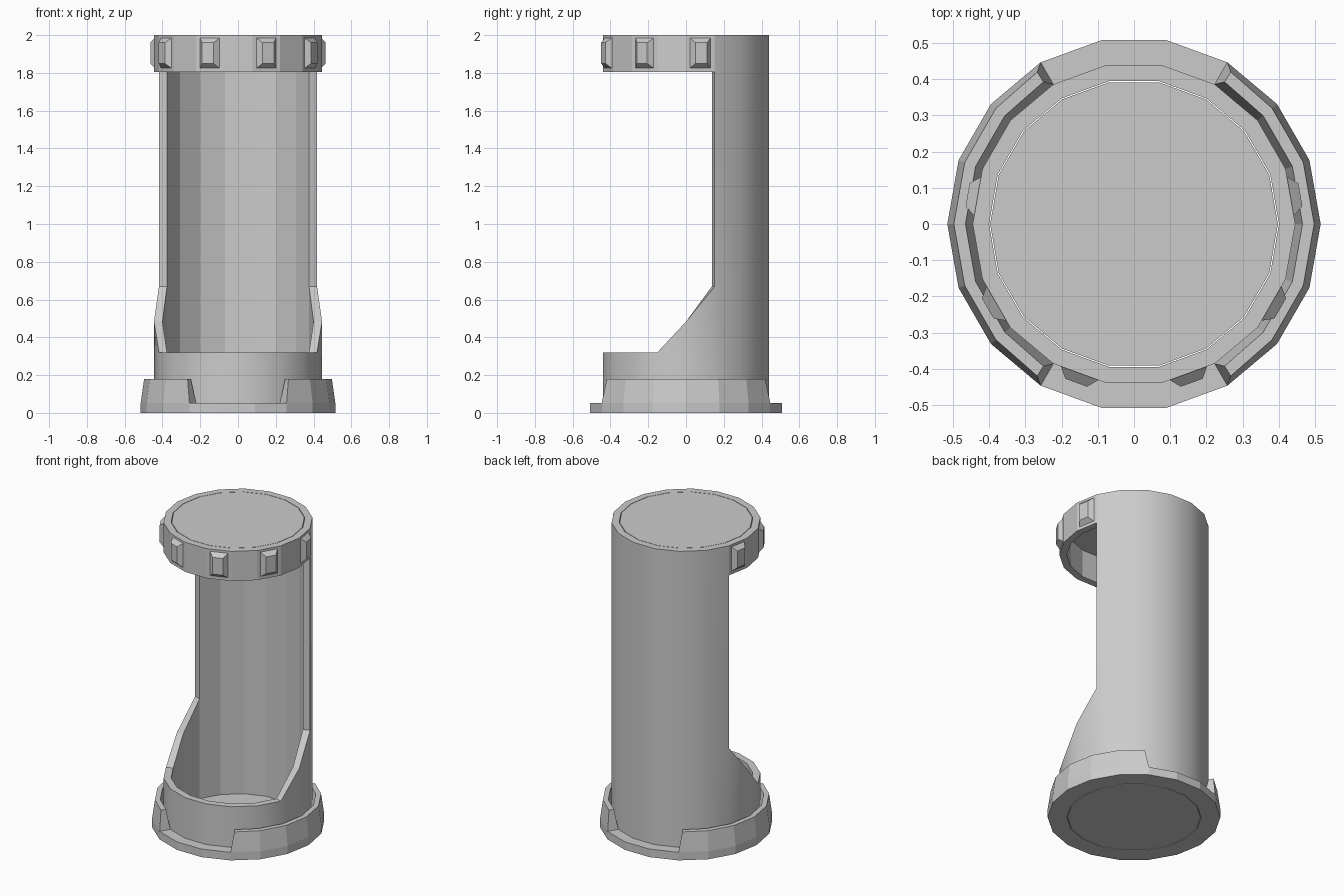
import bpy, bmesh
from math import sin, cos, radians
from mathutils import Matrix, Vector

if "Cube" in bpy.data.objects:
    bpy.data.objects.remove(bpy.data.objects["Cube"])

R_OUT, R_IN, STEP = 0.445, 0.40, 20      # 18-sided tube


def polar(r, a, z):
    return Vector((r * cos(radians(a)), r * sin(radians(a)), z))


def sweep(bm, sections, closed):
    """Join equal-length rings of points with quads; cap the ends if open."""
    rings = [[bm.verts.new(p) for p in s] for s in sections]
    n, m = len(rings), len(rings[0])
    for i in range(n if closed else n - 1):
        a, b = rings[i], rings[(i + 1) % n]
        for k in range(m):
            bm.faces.new((a[k], a[(k + 1) % m], b[(k + 1) % m], b[k]))
    if not closed:
        bm.faces.new(rings[0])
        bm.faces.new(rings[-1])


def wall(bm, angles, ro, ri, z0, top, closed):
    sweep(bm, [[polar(ro, a, z0), polar(ri, a, z0), polar(ri, a, top(a)), polar(ro, a, top(a))]
               for a in angles], closed)


def finish(bm, name):
    bmesh.ops.recalc_face_normals(bm, faces=bm.faces[:])
    me = bpy.data.meshes.new(name)
    bm.to_mesh(me)
    bm.free()
    ob = bpy.data.objects.new(name, me)
    bpy.context.collection.objects.link(ob)
    return ob


def rim_height(a):
    if 20 <= a <= 160:
        return 0.67
    return 0.483 if a in (0, 180) else 0.32


full = range(0, 360, STEP)
back = range(20, 161, STEP)

# Tube body: low cup with rising rim, back shell, and top band fused together
bm = bmesh.new()
wall(bm, full, R_OUT, R_IN, 0, rim_height, True)
wall(bm, back, R_OUT, R_IN, 0.67, lambda a: 1.805, False)
wall(bm, full, R_OUT, R_IN, 1.805, lambda a: 2.0, True)
seen = {}
for f in bm.faces:
    key = tuple(round(c, 3) + 0.0 for c in f.calc_center_median())
    seen.setdefault(key, []).append(f)
bmesh.ops.delete(bm, geom=[f for g in seen.values() if len(g) > 1 for f in g], context='FACES')
bmesh.ops.remove_doubles(bm, verts=bm.verts[:], dist=0.0005)
body = finish(bm, "tube_body")
bpy.context.view_layer.objects.active = body
body.select_set(True)
bpy.ops.object.shade_smooth_by_angle(angle=radians(30))
body.select_set(False)
# Only the outer skin is smooth; the inside and the front band stay faceted
for p in body.data.polygons:
    outer = p.normal.dot(Vector((p.center.x, p.center.y, 0))) > 0.3
    p.use_smooth = outer and (p.center.z < 1.8 or p.center.y > 0.15)

# Base flange
bm = bmesh.new()
wall(bm, full, 0.515, 0.42, 0, lambda a: 0.053, True)
finish(bm, "base_flange")

# Sloped collar segments on both sides of the base
for name, turn in (("collar_right", 0), ("collar_left", 180)):
    bm = bmesh.new()
    sections = []
    for a in range(-60, 61, STEP):
        t = a * 57.5 / 60 if abs(a) == 60 else a
        sections.append([polar(0.515, a + turn, 0.053), polar(0.497, t + turn, 0.18),
                         polar(0.465, t + turn, 0.18), polar(R_OUT, a + turn, 0.053)])
    sweep(bm, sections, False)
    finish(bm, name)

# Thin end discs set just inside the tube
for name, z in (("floor_disc", 0.0075), ("lid_disc", 1.9925)):
    bm = bmesh.new()
    bmesh.ops.create_cone(bm, cap_ends=True, segments=18, radius1=0.392, radius2=0.392, depth=0.015)
    # start the ring on the same corner angle as the tube
    v = bm.verts[:][0].co
    offset = Vector((v.x, v.y)).angle_signed(Vector((1, 0)))
    bmesh.ops.rotate(bm, verts=bm.verts[:], matrix=Matrix.Rotation(-offset, 3, 'Z'))
    for w in bm.verts:
        w.co.x *= 0.397 / 0.392
        w.co.y *= 0.397 / 0.392
        w.co.z += z
    finish(bm, name)

# Bevelled studs on every other facet around the front of the top band
for i, a in enumerate(range(-190, 11, 40)):
    bm = bmesh.new()
    sections = [[Vector((r, y * w, 1.905 + z * h)) for y, z in ((-1, -1), (1, -1), (1, 1), (-1, 1))]
                for r, w, h in ((0.43, 0.055, 0.08), (0.438, 0.055, 0.08), (0.466, 0.032, 0.055))]
    sweep(bm, sections, False)
    bmesh.ops.rotate(bm, verts=bm.verts[:], matrix=Matrix.Rotation(radians(a), 3, 'Z'))
    finish(bm, f"band_stud_{i + 1}")
